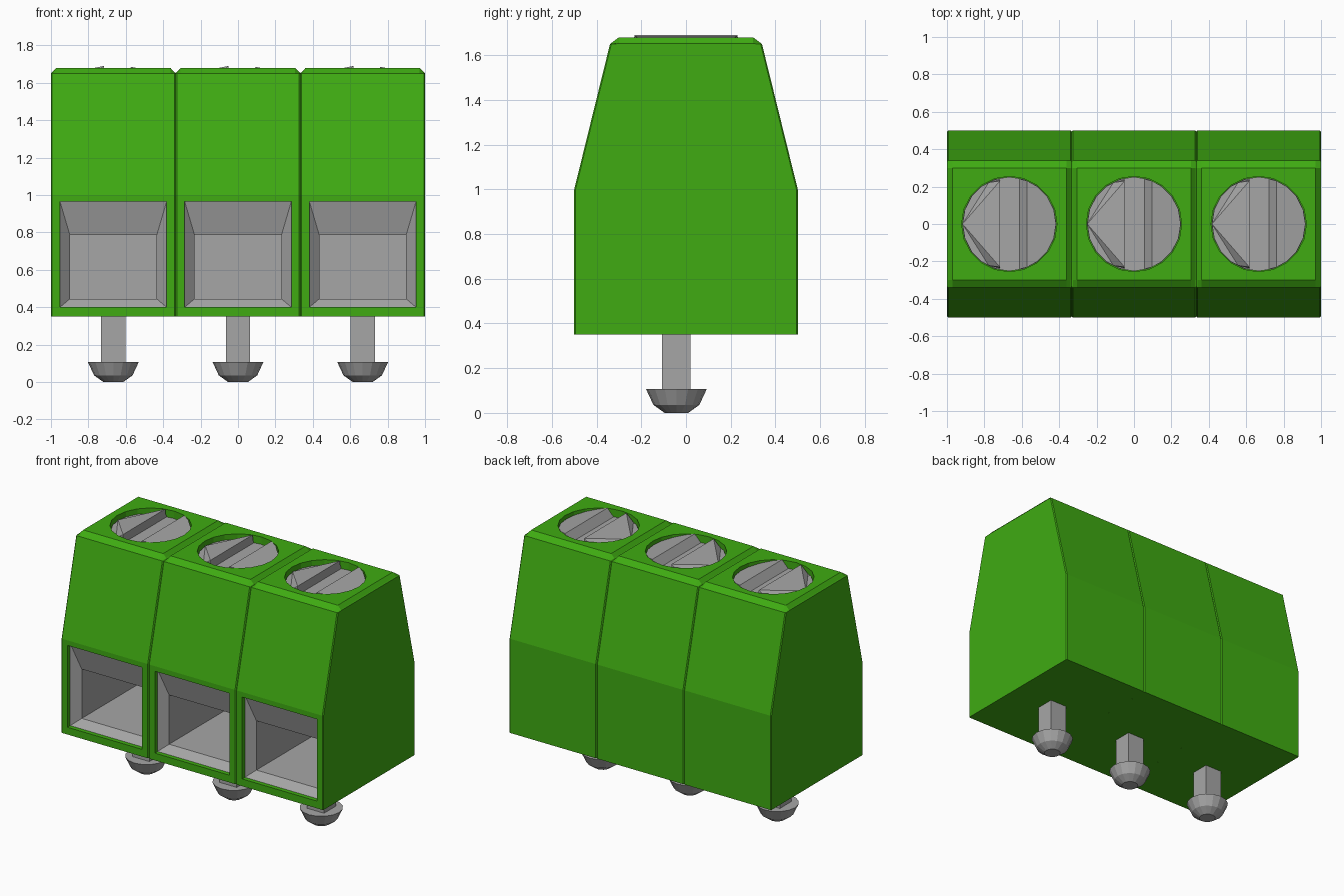
import bpy, bmesh, math

cube = bpy.data.objects.get("Cube")
if cube:
    bpy.data.objects.remove(cube, do_unlink=True)


def material(name, rgb):
    m = bpy.data.materials.new(name)
    m.use_nodes = True
    m.diffuse_color = (*rgb, 1)
    b = next(n for n in m.node_tree.nodes if n.type == 'BSDF_PRINCIPLED')
    b.inputs["Base Color"].default_value = (*rgb, 1)
    b.inputs["Roughness"].default_value = 0.6
    return m


GREEN = material("green plastic", (0.05, 0.41, 0.006))
GREY = material("grey metal", (0.38, 0.38, 0.38))
PITCH = 2 / 3


def make(name, bm, mat, fix_normals=True):
    if fix_normals:
        bmesh.ops.recalc_face_normals(bm, faces=bm.faces)
    me = bpy.data.meshes.new(name)
    bm.to_mesh(me)
    bm.free()
    me.materials.append(mat)
    ob = bpy.data.objects.new(name, me)
    bpy.context.collection.objects.link(ob)
    return ob


def loft(bm, rings, cap_start=True, cap_end=True):
    """Join equal-length rings of points with quads."""
    vs = [[bm.verts.new(p) for p in r] for r in rings]
    n = len(vs[0])
    for a, b in zip(vs, vs[1:]):
        for i in range(n):
            j = (i + 1) % n
            bm.faces.new((a[i], a[j], b[j], b[i]))
    if cap_start:
        bm.faces.new(vs[0][::-1])
    if cap_end:
        bm.faces.new(vs[-1])


def hull(bm, pts):
    vs = [bm.verts.new(p) for p in pts]
    bmesh.ops.convex_hull(bm, input=vs)
    loose = [v for v in bm.verts if not v.link_faces]
    bmesh.ops.delete(bm, geom=loose, context='VERTS')


def circle(r, z, n, cy=0.0):
    return [(r * math.cos(2 * math.pi * i / n), cy + r * math.sin(2 * math.pi * i / n), z)
            for i in range(n)]


def rect(x, z0, z1, y):
    return [(-x, y, z0), (x, y, z0), (x, y, z1), (-x, y, z1)]


# Housing: tapered profile lofted across one unit, with chamfered ends
def profile(x, inset, top_z):
    half = [(0.5 - inset, 0.35), (0.5 - inset, 1.0), (0.34 - inset, 1.65), (0.30, top_z)]
    return [(x, -y, z) for y, z in half] + [(x, y, z) for y, z in reversed(half)]


ends = [(0.3333, 0.006, 1.652), (0.327, 0, 1.657), (0.305, 0, 1.68)]
bm = bmesh.new()
loft(bm, [profile(-x, i, t) for x, i, t in ends] +
     [profile(x, i, t) for x, i, t in reversed(ends)])
housing = make("housing", bm, GREEN)

# Pockets for the wire entry and the screw
bm = bmesh.new()
loft(bm, [rect(0.285, 0.40, 0.965, -0.7), rect(0.285, 0.40, 0.965, 0.31)])
entry_cutter = make("entry_cutter", bm, GREEN)
bm = bmesh.new()
loft(bm, [circle(0.255, 1.60, 20), circle(0.255, 1.9, 20)])
hole_cutter = make("hole_cutter", bm, GREEN)
for cutter in (entry_cutter, hole_cutter):
    cutter.hide_render = True
    mod = housing.modifiers.new("pocket", 'BOOLEAN')
    mod.operation = 'DIFFERENCE'
    mod.solver = 'EXACT'
    mod.object = cutter
    bpy.context.view_layer.objects.active = housing
    bpy.ops.object.modifier_apply(modifier=mod.name)
    bpy.data.objects.remove(cutter, do_unlink=True)

# Wire entry: funnel leading into a deep metal box, facing inward
bm = bmesh.new()
loft(bm, [rect(0.285, 0.40, 0.965, -0.47), rect(0.232, 0.445, 0.785, -0.42),
          rect(0.232, 0.445, 0.785, 0.30)], cap_start=False)
for f in bm.faces:
    f.normal_update()
back = max(bm.faces, key=lambda f: f.calc_center_median().y)
if back.normal.y > 0:
    bmesh.ops.reverse_faces(bm, faces=bm.faces)
entry = make("wire_entry", bm, GREY, fix_normals=False)

# Screw head: base disc, two raised halves either side of the slot
bm = bmesh.new()
loft(bm, [circle(0.252, 1.58, 20), circle(0.252, 1.63, 20)])
rim = circle(0.25, 0, 20)
right = [(x, y) for x, y, _ in rim if x > 0.1]
left = [(x, y) for x, y, _ in rim if x < -0.06]
hull(bm, [(x, y, 1.62) for x, y in right] +
     [(x, y, 1.685 - 0.2 * (x - 0.095)) for x, y in right] +
     [(0.048, s * 0.243, 1.62) for s in (-1, 1)] +
     [(0.095, s * 0.231, 1.685) for s in (-1, 1)])
hull(bm, [(x, y, z) for x, y in left + [(-0.05, 0.243), (-0.05, -0.243)]
          for z in (1.62, 1.645)])
hull(bm, [(-0.25, 0, 1.65), (-0.25, 0, 1.63)] +
     [p for s in (-1, 1) for p in ((-0.05, s * 0.23, 1.69), (-0.05, s * 0.238, 1.63),
                                   (-0.11, s * 0.222, 1.645))])
screw = make("screw_head", bm, GREY)

# Solder pin with a domed foot
PIN_Y = -0.043
bm = bmesh.new()
loft(bm, [[(sx * 0.065, PIN_Y + sy * 0.064, z)
           for sx, sy in ((-1, -1), (1, -1), (1, 1), (-1, 1))] for z in (0.09, 0.40)])
pin = make("pin", bm, GREY)
bm = bmesh.new()
loft(bm, [circle(r, z, 16, PIN_Y) for r, z in ((0.053, 0), (0.103, 0.036), (0.136, 0.107))])
foot = make("pin_foot", bm, GREY)

# Repeat the unit three times side by side
for part in (housing, entry, screw, pin, foot):
    base = part.name
    part.location.x = -PITCH
    part.name = base + "_1"
    for k in (1, 2):
        dup = part.copy()
        dup.name = f"{base}_{k + 1}"
        dup.location.x = (k - 1) * PITCH
        bpy.context.collection.objects.link(dup)
